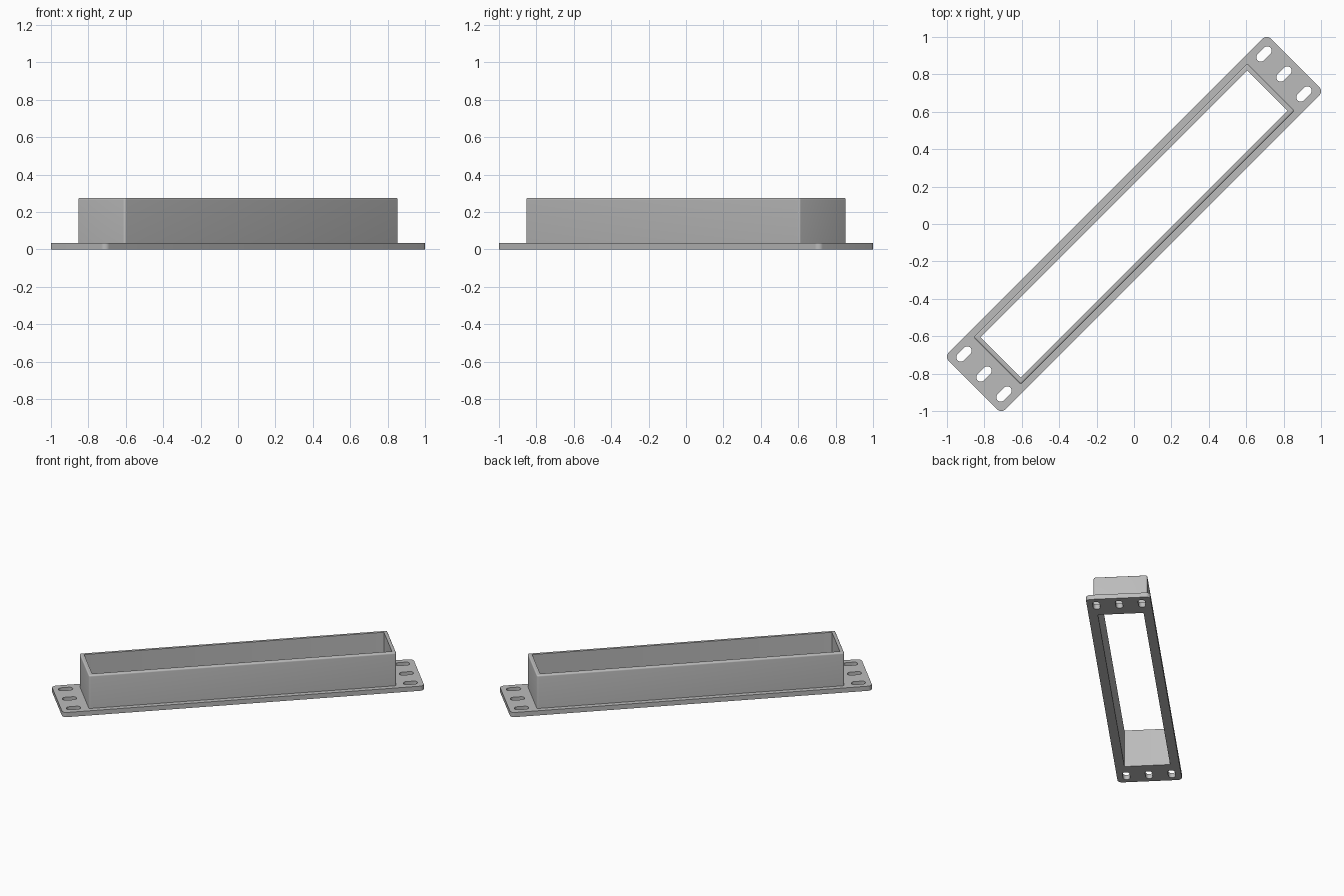
import bpy, bmesh, math
from mathutils import Matrix

if "Cube" in bpy.data.objects:
    bpy.data.objects.remove(bpy.data.objects["Cube"])

TURN = Matrix.Rotation(math.radians(45), 4, 'Z')
PLATE_H, TOP = 0.034, 0.275
INNER_U, INNER_V = 1.009, 0.152      # half size of the opening
OUTER_U, OUTER_V = 1.035, 0.179      # half size of the wall

grey = bpy.data.materials.new("grey")
grey.diffuse_color = (0.5, 0.5, 0.5, 1)
grey.use_nodes = True
grey.node_tree.nodes["Principled BSDF"].inputs["Base Color"].default_value = grey.diffuse_color


def rounded_rect(hu, hv, r, seg=8, cu=0, cv=0):
    """Counter-clockwise outline of a rounded rectangle."""
    pts = []
    for i, (su, sv) in enumerate(((1, 1), (-1, 1), (-1, -1), (1, -1))):
        for k in range(seg + 1):
            a = math.pi / 2 * (i + k / seg)
            pts.append((cu + su * (hu - r) + r * math.cos(a),
                        cv + sv * (hv - r) + r * math.sin(a)))
    return pts


def finish(name, mesh):
    mesh.transform(TURN)
    obj = bpy.data.objects.new(name, mesh)
    bpy.context.collection.objects.link(obj)
    mesh.materials.clear()
    mesh.materials.append(grey)
    bpy.ops.object.select_all(action='DESELECT')
    obj.select_set(True)
    bpy.context.view_layer.objects.active = obj
    bpy.ops.object.shade_smooth_by_angle(angle=math.radians(30))
    return obj


# Mounting plate: filled outline with the opening and six slots left out
outlines = [rounded_rect(1.218, 0.214, 0.03),
            [(INNER_U, INNER_V), (-INNER_U, INNER_V),
             (-INNER_U, -INNER_V), (INNER_U, -INNER_V)]]
for u in (-1.134, 1.134):
    for v in (-0.151, 0, 0.151):
        outlines.append(rounded_rect(0.048, 0.0235, 0.0234, 8, u, v))

curve = bpy.data.curves.new("plate_outline", 'CURVE')
curve.dimensions = '2D'
curve.fill_mode = 'BOTH'
curve.extrude = PLATE_H / 2
for pts in outlines:
    s = curve.splines.new('POLY')
    s.points.add(len(pts) - 1)
    for p, (u, v) in zip(s.points, pts):
        p.co = (u, v, 0, 1)
    s.use_cyclic_u = True
helper = bpy.data.objects.new("plate_outline", curve)
bpy.context.collection.objects.link(helper)
bpy.context.view_layer.update()
mesh = bpy.data.meshes.new_from_object(
    helper.evaluated_get(bpy.context.evaluated_depsgraph_get()))
bpy.data.objects.remove(helper)
mesh.transform(Matrix.Translation((0, 0, PLATE_H / 2)))
bm = bmesh.new()
bm.from_mesh(mesh)
bmesh.ops.remove_doubles(bm, verts=bm.verts, dist=1e-5)
bmesh.ops.recalc_face_normals(bm, faces=bm.faces)
bm.to_mesh(mesh)
bm.free()
finish("mounting_plate", mesh)

# Collar wall: rings lofted up the outside, over the rounded rim, down the inside
FILLET = 0.01
rings = [(OUTER_U, OUTER_V, 0.012, PLATE_H)]
for k in range(6):
    a = math.pi / 2 * k / 5
    inset = FILLET * (1 - math.cos(a))
    rings.append((OUTER_U - inset, OUTER_V - inset, 0.012 - inset,
                  TOP - FILLET + FILLET * math.sin(a)))
rings += [(INNER_U, INNER_V, 0.0005, TOP), (INNER_U, INNER_V, 0.0005, PLATE_H)]

bm = bmesh.new()
loops = [[bm.verts.new((u, v, z)) for u, v in rounded_rect(hu, hv, r, 5)]
         for hu, hv, r, z in rings]
for a, b in zip(loops, loops[1:]):
    n = len(a)
    for i in range(n):
        j = (i + 1) % n
        bm.faces.new((a[i], a[j], b[j], b[i]))
mesh = bpy.data.meshes.new("collar_wall")
bm.to_mesh(mesh)
bm.free()
finish("collar_wall", mesh)
